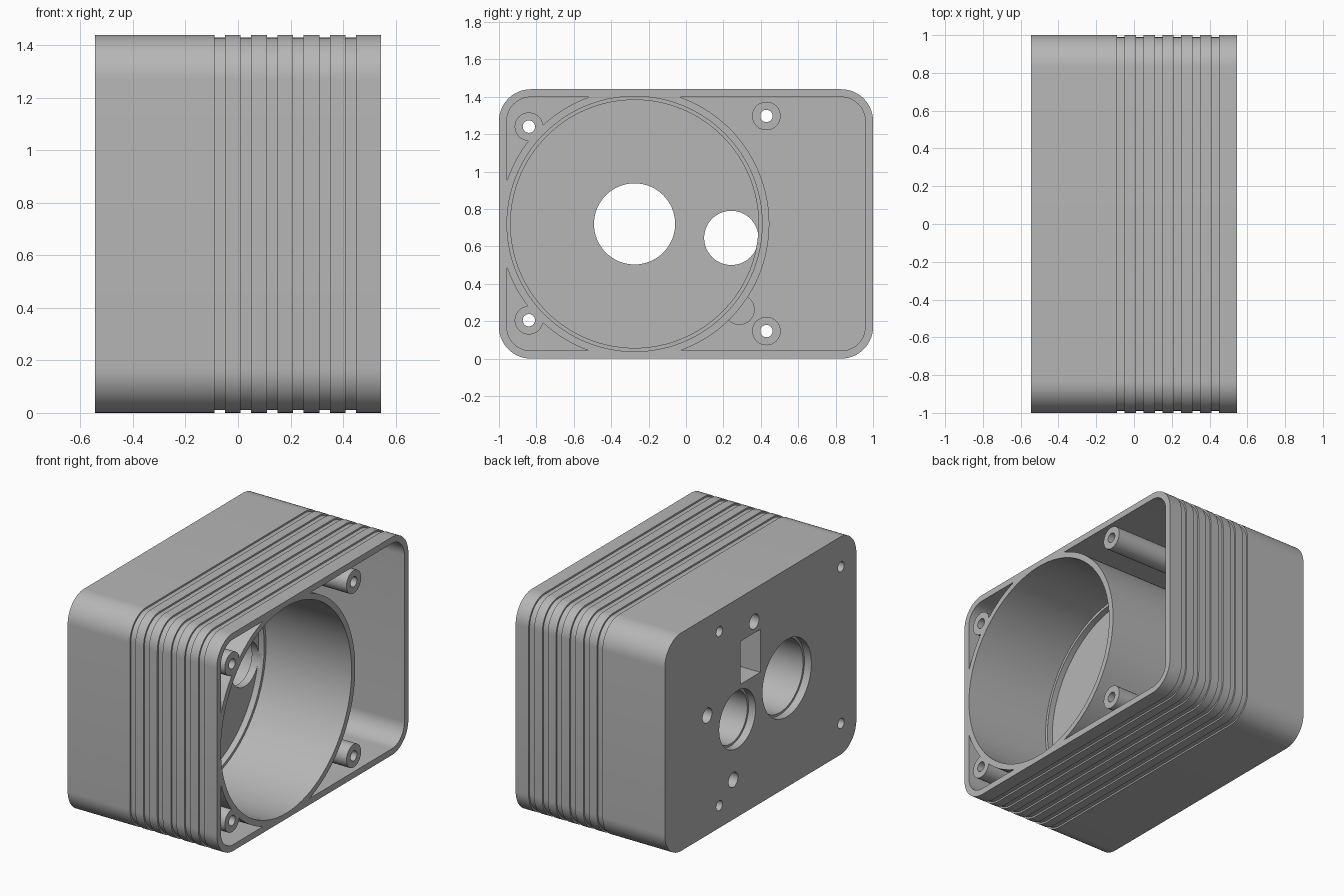
import bpy, bmesh, math
from mathutils import Matrix

cube = bpy.data.objects.get("Cube")
if cube:
    bpy.data.objects.remove(cube, do_unlink=True)

grey = bpy.data.materials.new("light_grey")
grey.use_nodes = True
grey.diffuse_color = (0.47, 0.47, 0.47, 1)
grey.node_tree.nodes["Principled BSDF"].inputs["Base Color"].default_value = (0.47, 0.47, 0.47, 1)

X0, X1 = -0.545, 0.545       # back plate, open rim
MID = 0.72                   # half height
PAST = 0.2                   # cutter overshoot
FLOOR = -0.12                # floor inside the round well
WELL = (-0.275, MID)


def finish(bm, name):
    bmesh.ops.recalc_face_normals(bm, faces=bm.faces)
    mesh = bpy.data.meshes.new(name)
    bm.to_mesh(mesh)
    bm.free()
    obj = bpy.data.objects.new(name, mesh)
    mesh.materials.append(grey)
    bpy.context.collection.objects.link(obj)
    return obj


def loft(name, sections, steps=14):
    """Rounded rectangles along x; each section is (x, inset)."""
    bm = bmesh.new()
    rings = []
    for x, inset in sections:
        r = 0.17 - inset
        ring = []
        for k, (sy, sz) in enumerate([(1, 1), (-1, 1), (-1, -1), (1, -1)]):
            for i in range(steps + 1):
                a = (k + i / steps) * math.pi / 2
                ring.append(bm.verts.new((x, sy * 0.83 + r * math.cos(a),
                                          MID + sz * (MID - 0.17) + r * math.sin(a))))
        rings.append(ring)
    for a, b in zip(rings, rings[1:]):
        for i in range(len(a)):
            j = (i + 1) % len(a)
            bm.faces.new((a[i], a[j], b[j], b[i]))
    bm.faces.new(rings[0])
    bm.faces.new(rings[-1])
    return finish(bm, name)


def rod(name, centre, radius, xa, xb, segments=48):
    bm = bmesh.new()
    place = Matrix.Translation(((xa + xb) / 2, *centre)) @ Matrix.Rotation(math.pi / 2, 4, 'Y')
    bmesh.ops.create_cone(bm, cap_ends=True, segments=segments, radius1=radius,
                          radius2=radius, depth=xb - xa, matrix=place)
    return finish(bm, name)


def subtract(target, cutter):
    mod = target.modifiers.new("cut", 'BOOLEAN')
    mod.operation = 'DIFFERENCE'
    mod.solver = 'EXACT'
    mod.object = cutter
    bpy.context.view_layer.update()
    result = bpy.data.meshes.new_from_object(
        target.evaluated_get(bpy.context.evaluated_depsgraph_get()))
    target.modifiers.clear()
    target.data = result
    bpy.data.objects.remove(cutter, do_unlink=True)


# Outer body with six shallow grooves around it
sections = [(X0, 0)]
for i in range(6):
    g = -0.09 + 0.1 * i
    sections += [(g, 0), (g, 0.011), (g + 0.04, 0.011), (g + 0.04, 0)]
sections.append((X1, 0))
body = loft("housing", sections)

# Cavity, leaving the round well wall, screw posts and a short boss standing
posts = [(-0.84, 1.24), (-0.84, 0.205), (0.43, 1.297), (0.43, 0.147)]
boss = (0.285, 0.262)
cavity = loft("cavity", [(-0.46, 0.042), (X1 + PAST, 0.042)])
subtract(cavity, rod("well_wall", WELL, 0.7205, X0 - PAST, X1 + 2 * PAST, 128))
for p in posts:
    subtract(cavity, rod("post", p, 0.076, X0 - PAST, X1 + 2 * PAST))
subtract(cavity, rod("boss", boss, 0.082, X0 - PAST, -0.1))
subtract(body, cavity)

# Stepped round well
subtract(body, rod("well", WELL, 0.682, -0.08, X1 + PAST, 128))
subtract(body, rod("well_floor", WELL, 0.663, FLOOR, X1, 128))

# Screw holes right through the posts
for p in posts:
    subtract(body, rod("screw_hole", p, 0.033, X0 - PAST, X1 + PAST, 32))

# Two stepped through holes: lip, counterbore, bore
for centre, radii in ((WELL, (0.255, 0.24, 0.217)), ((0.242, 0.645), (0.19, 0.175, 0.145))):
    for radius, end in zip(radii, (X0 + 0.05, FLOOR - 0.05, FLOOR + 0.02)):
        subtract(body, rod("bore", centre, radius, X0 - PAST, end, 64))

# Blind holes and the rectangular pocket in the back
for centre, depth in (((0.066, 1.223), 0.3), (boss, 0.3), ((0.556, 0.79), 0.06)):
    subtract(body, rod("blind_hole", centre, 0.049, X0 - PAST, X0 + depth, 32))
bm = bmesh.new()
bmesh.ops.create_cube(bm, size=1, matrix=Matrix.Translation((X0, 0.107, 1.006))
                      @ Matrix.Diagonal((0.7, 0.208, 0.283, 1)))
subtract(body, finish(bm, "pocket"))

# Smooth curved walls, keep edges sharp
bpy.ops.object.select_all(action='DESELECT')
body.select_set(True)
bpy.context.view_layer.objects.active = body
bpy.ops.object.shade_smooth_by_angle(angle=math.radians(30))
